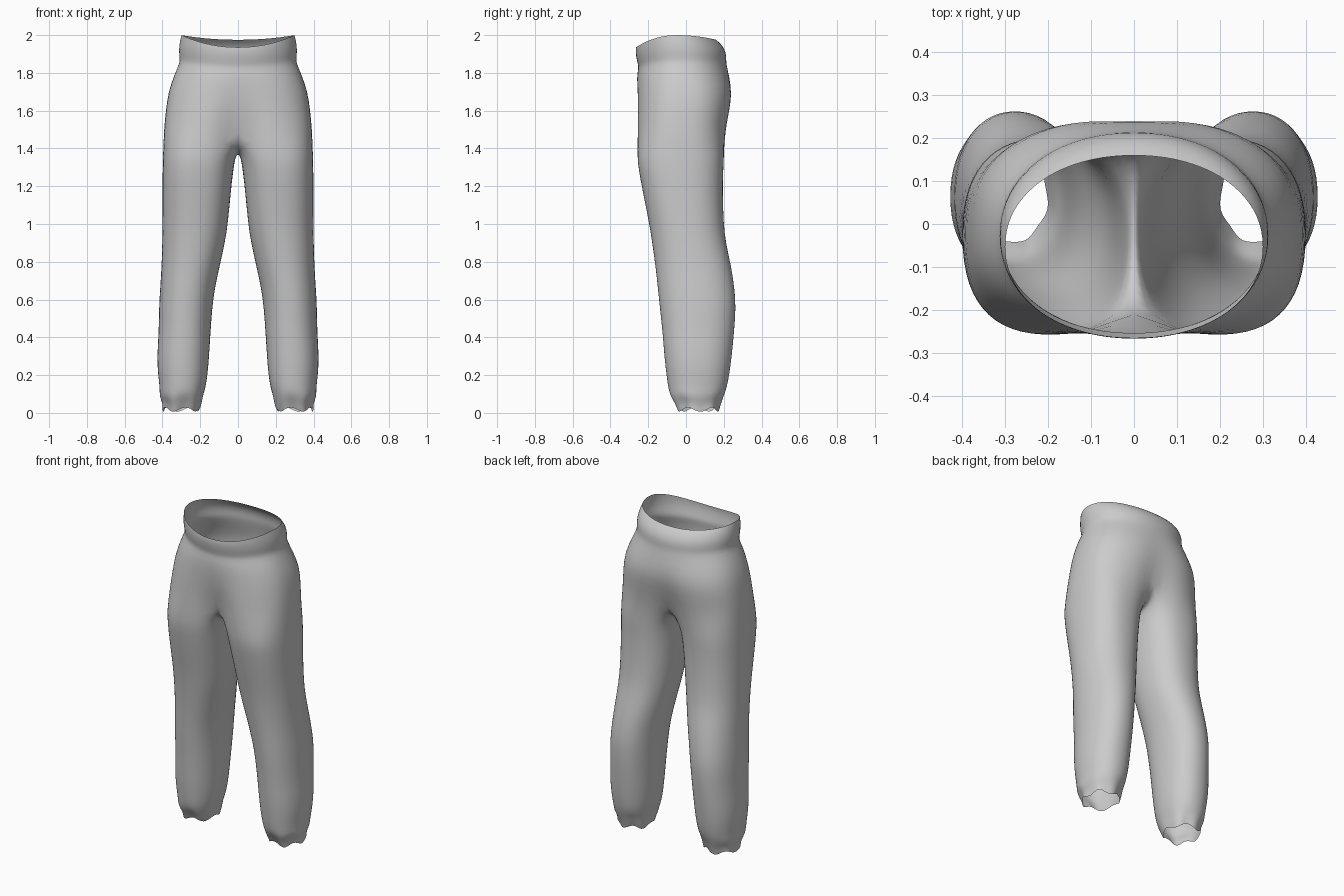
import bpy, bmesh, math

M, J = 20, 6   # outer spans and inner-thigh points per half ring


def spow(v, e):
    return math.copysign(abs(v) ** e, v)


# Pelvis rings: height at front, side, back; half width; front y; back y; exponent; centre dip front, back
PELVIS = [
    (1.935, 2.000, 1.975, 0.300, -0.265, 0.160, 0.95, 0.00, 0.00),
    (1.915, 1.970, 1.950, 0.308, -0.268, 0.190, 0.95, 0.00, 0.00),
    (1.880, 1.920, 1.910, 0.315, -0.264, 0.212, 0.95, 0.00, 0.00),
    (1.845, 1.875, 1.870, 0.309, -0.255, 0.214, 0.95, 0.00, 0.00),
    (1.825, 1.850, 1.845, 0.311, -0.252, 0.214, 0.93, 0.00, 0.00),
    (1.780, 1.790, 1.780, 0.338, -0.262, 0.230, 0.88, 0.00, 0.00),
    (1.690, 1.700, 1.690, 0.370, -0.264, 0.252, 0.82, 0.01, 0.01),
    (1.600, 1.600, 1.600, 0.383, -0.267, 0.240, 0.78, 0.03, 0.02),
    (1.500, 1.500, 1.500, 0.393, -0.270, 0.222, 0.75, 0.07, 0.04),
]
# Crotch seam between the two legs: y, z
CROTCH = [(0.15, 1.44), (0.10, 1.40), (0.05, 1.375), (-0.02, 1.365), (-0.09, 1.385), (-0.15, 1.43)]
# Leg rings: height, inner x, outer x, front y, back y
LEG = [
    (1.36, 0.012, 0.398, -0.262, 0.203),
    (1.28, 0.024, 0.400, -0.250, 0.198),
    (1.18, 0.036, 0.400, -0.232, 0.195),
    (1.00, 0.052, 0.400, -0.195, 0.200),
    (0.90, 0.068, 0.402, -0.180, 0.212),
    (0.78, 0.095, 0.405, -0.163, 0.240),
    (0.66, 0.122, 0.413, -0.150, 0.258),
    (0.56, 0.135, 0.419, -0.140, 0.266),
    (0.42, 0.145, 0.420, -0.124, 0.255),
    (0.30, 0.152, 0.430, -0.116, 0.243),
    (0.20, 0.160, 0.424, -0.104, 0.230),
    (0.13, 0.172, 0.414, -0.095, 0.216),
    (0.09, 0.184, 0.417, -0.085, 0.198),
    (0.055, 0.190, 0.398, -0.062, 0.184),
    (0.018, 0.200, 0.398, -0.045, 0.172),
]

bm = bmesh.new()


def pelvis_ring(zf, zs, zb, a, yf, yb, e, df, db):
    ring = []
    for k in range(M + 1):
        t = math.pi * k / M
        s, c = math.sin(t), math.cos(t)
        x = a * spow(s, e) if 0 < k < M else 0.0
        y = (yf + yb) / 2 - (yb - yf) / 2 * spow(c, e)
        near = math.exp(-(x / 0.09) ** 2)
        y += near * (df if c > 0 else -db)
        z = zs + ((zf if c > 0 else zb) - zs) * c * c
        ring.append(bm.verts.new((x, y, z)))
    return ring


def leg_ring(z, xi, xo, yf, yb):
    ring = []
    n = M + 1 + J
    gap = math.radians(52)          # half angle covered by the inner thigh
    upper = max(0.0, (z - 0.9) / 0.46)
    e = 0.92 - 0.10 * upper
    for k in range(n):
        if k <= M:
            p = gap + (2 * math.pi - 2 * gap) * k / M
        else:
            p = -gap + 2 * gap * (k - M) / (J + 1)
        x = (xi + xo) / 2 - (xo - xi) / 2 * spow(math.cos(p), e)
        y = (yf + yb) / 2 - (yb - yf) / 2 * spow(math.sin(p), e)
        # gathered, uneven hem
        w = max(0.0, 1 - z / 0.13)
        dz = w * 0.016 * math.sin(5 * p + 1)
        r = w * 0.006 * math.sin(7 * p)
        x, y = x - r * math.cos(p), y - r * math.sin(p)
        ring.append(bm.verts.new((x, y, max(0.0, z + dz))))
    return ring


def bridge(a, b, closed):
    n = len(a)
    for i in range(n if closed else n - 1):
        j = (i + 1) % n
        bm.faces.new((a[i], b[i], b[j], a[j]))


# Waistband and hips
rings = [pelvis_ring(*row) for row in PELVIS]
for a, b in zip(rings, rings[1:]):
    bridge(a, b, False)

# Leg hanging from the hip edge and the crotch seam
prev = rings[-1] + [bm.verts.new((0, y, z)) for y, z in CROTCH]
for row in LEG:
    ring = leg_ring(*row)
    bridge(prev, ring, True)
    prev = ring

bmesh.ops.recalc_face_normals(bm, faces=bm.faces)
side = max(bm.faces, key=lambda f: f.calc_center_median().x)
if side.normal.x < 0:
    bmesh.ops.reverse_faces(bm, faces=bm.faces)
for f in bm.faces:
    f.smooth = True

mesh = bpy.data.meshes.new("trousers")
bm.to_mesh(mesh)
bm.free()
trousers = bpy.data.objects.new("trousers", mesh)
bpy.context.collection.objects.link(trousers)

grey = bpy.data.materials.new("grey cloth")
grey.diffuse_color = (0.6, 0.6, 0.6, 1)
mesh.materials.append(grey)

# Second half, then soften the cloth
mirror = trousers.modifiers.new("mirror", "MIRROR")
mirror.use_clip = True
mirror.merge_threshold = 0.0005
soft = trousers.modifiers.new("soften", "SUBSURF")
soft.levels = soft.render_levels = 1
